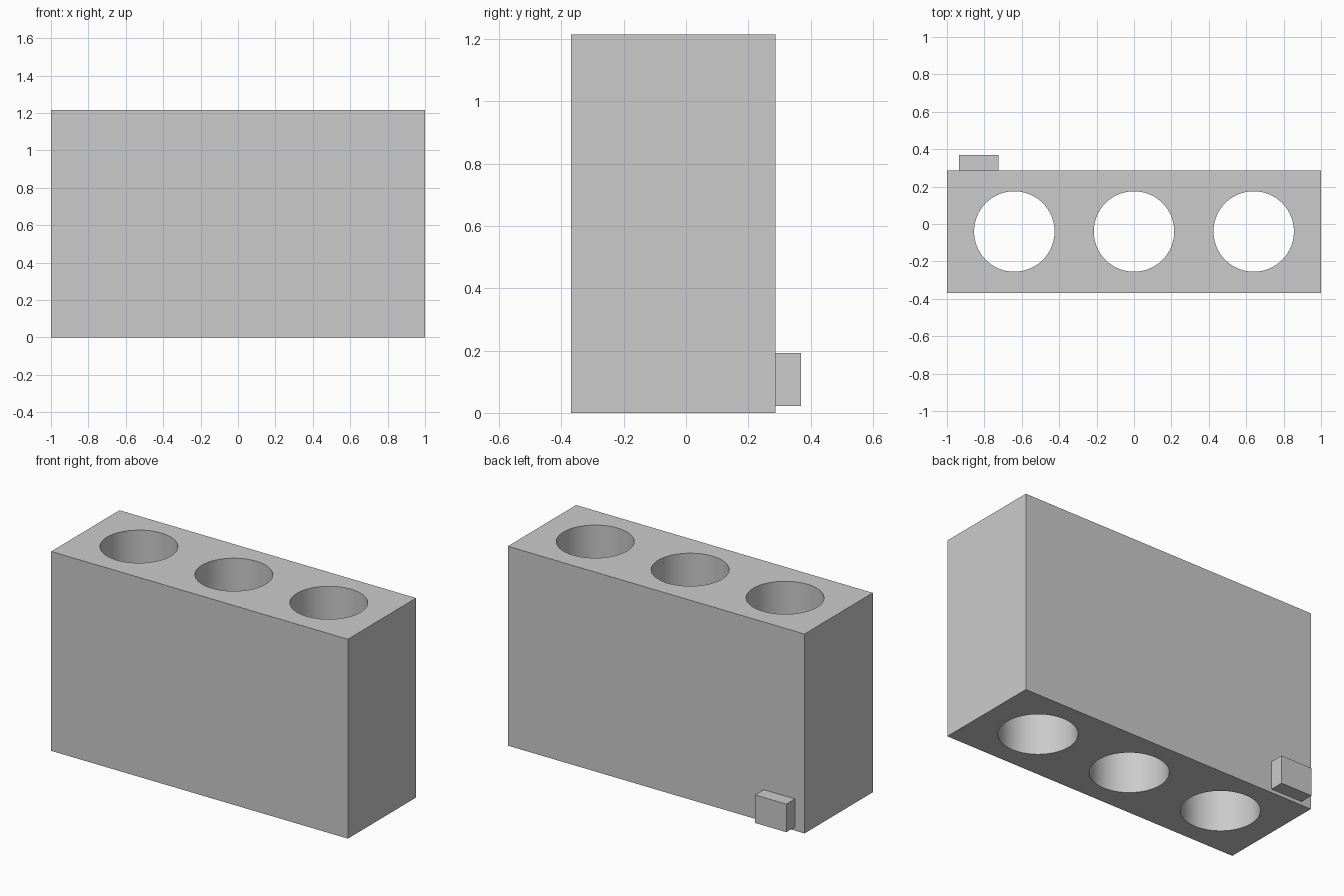
import bpy
import math

if "Cube" in bpy.data.objects:
    bpy.data.objects.remove(bpy.data.objects["Cube"])

grey = bpy.data.materials.new("light_grey")
grey.diffuse_color = (0.6, 0.6, 0.6, 1)
grey.use_nodes = True
grey.node_tree.nodes["Principled BSDF"].inputs["Base Color"].default_value = grey.diffuse_color


def box(name, lo, hi):
    """Axis-aligned box between two corners."""
    mid = [(a + b) / 2 for a, b in zip(lo, hi)]
    bpy.ops.mesh.primitive_cube_add(size=1, location=mid)
    ob = bpy.context.object
    ob.name = name
    ob.scale = [b - a for a, b in zip(lo, hi)]
    bpy.ops.object.transform_apply(location=True, rotation=False, scale=True)
    ob.data.materials.append(grey)
    return ob


# Main block
HEIGHT = 1.215
block = box("block", (-1, -0.37, 0), (1, 0.287, HEIGHT))

# Three round holes, right through from top to bottom
for x in (-0.64, 0, 0.64):
    bpy.ops.mesh.primitive_cylinder_add(
        vertices=96, radius=0.215, depth=HEIGHT + 0.4,
        location=(x, -0.04, HEIGHT / 2))
    cutter = bpy.context.object
    cutter.name = "hole_cutter"
    cutter.hide_render = True
    cutter.data.materials.append(grey)

    bpy.context.view_layer.objects.active = block
    cut = block.modifiers.new("hole", 'BOOLEAN')
    cut.operation = 'DIFFERENCE'
    cut.solver = 'EXACT'
    cut.object = cutter
    bpy.ops.object.modifier_apply(modifier=cut.name)
    bpy.data.objects.remove(cutter, do_unlink=True)

# Smooth hole walls, sharp rims and box edges
bpy.ops.object.select_all(action='DESELECT')
block.select_set(True)
bpy.context.view_layer.objects.active = block
bpy.ops.object.shade_smooth_by_angle(angle=math.radians(30))

# Small tab low on the back
box("back_tab", (-0.935, 0.287, 0.022), (-0.725, 0.37, 0.193))
